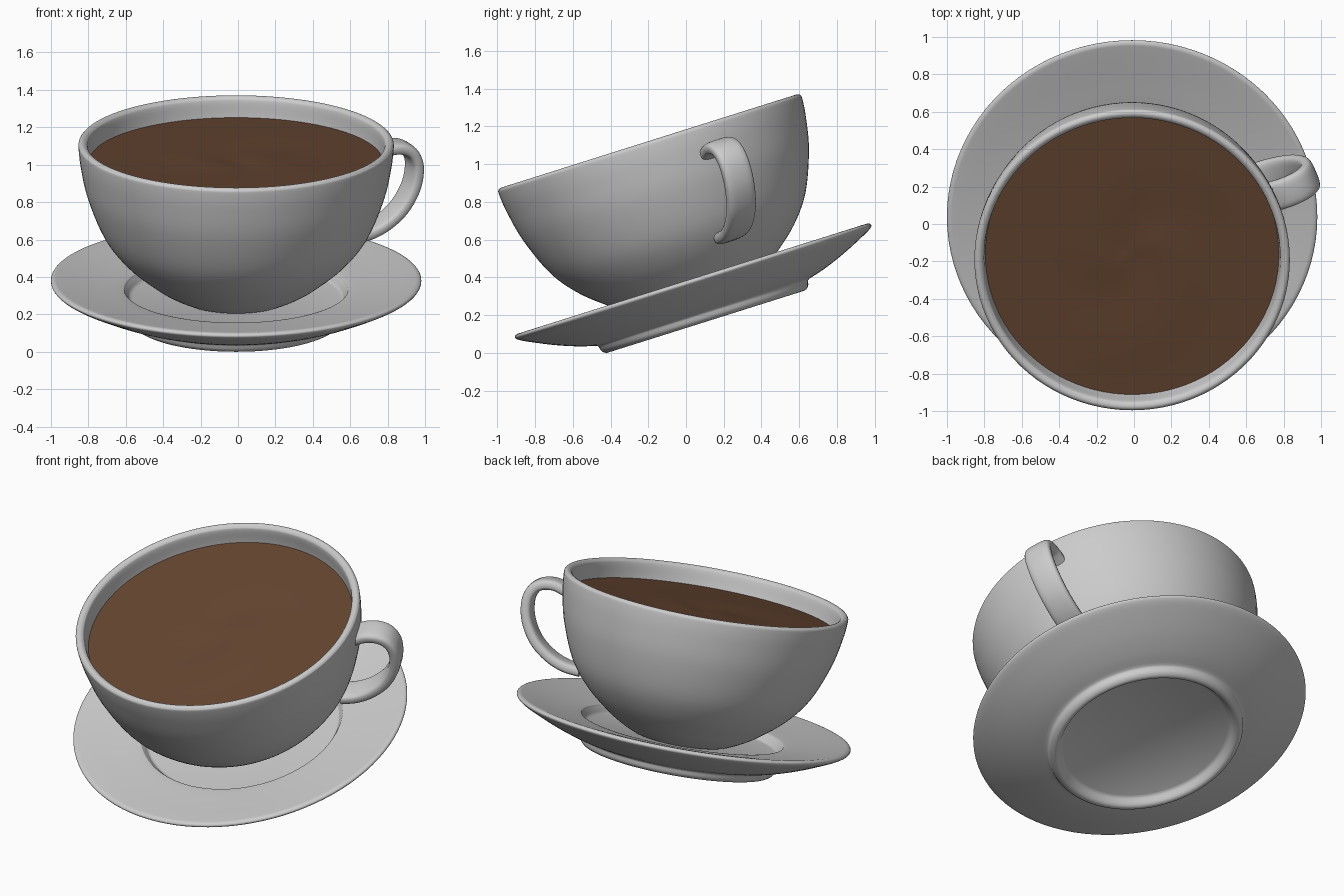
import bpy, bmesh, math
from mathutils import Matrix, Vector

if "Cube" in bpy.data.objects:
    bpy.data.objects.remove(bpy.data.objects["Cube"])

# Whole set leans forward about x; parts are built upright, then placed
TILT = math.radians(17.5)
PLACE = Matrix.Translation((-0.01, 0, 0)) @ Matrix.Rotation(TILT, 4, 'X') @ Matrix.Translation((0, 0.15, 0))


def smooth_path(pts, steps=5):
    """Catmull-Rom curve through a few 2D points."""
    pts = [Vector(p) for p in pts]
    ext = [2 * pts[0] - pts[1]] + pts + [2 * pts[-1] - pts[-2]]
    out = []
    for a, b, c, d in zip(ext, ext[1:], ext[2:], ext[3:]):
        for i in range(steps):
            t = i / steps
            out.append(0.5 * (2 * b + (c - a) * t + (2 * a - 5 * b + 4 * c - d) * t * t
                              + (3 * b - a - 3 * c + d) * t ** 3))
    return out + [pts[-1]]


def finish(bm, name, angle=40):
    bmesh.ops.remove_doubles(bm, verts=bm.verts, dist=1e-4)
    bmesh.ops.recalc_face_normals(bm, faces=bm.faces)
    bm.transform(PLACE)
    me = bpy.data.meshes.new(name)
    bm.to_mesh(me)
    bm.free()
    ob = bpy.data.objects.new(name, me)
    bpy.context.collection.objects.link(ob)
    bpy.ops.object.select_all(action='DESELECT')
    ob.select_set(True)
    bpy.context.view_layer.objects.active = ob
    bpy.ops.object.shade_smooth_by_angle(angle=math.radians(angle))
    return ob


def lathe(profile, segs=96):
    """Revolve an (r, z) profile around z."""
    bm = bmesh.new()
    vs = [bm.verts.new((max(r, 0), 0, z)) for r, z in profile]
    es = [bm.edges.new(p) for p in zip(vs, vs[1:])]
    bmesh.ops.spin(bm, geom=vs + es, cent=(0, 0, 0), axis=(0, 0, 1),
                   angle=2 * math.pi, steps=segs)
    bmesh.ops.remove_doubles(bm, verts=bm.verts, dist=1e-4)
    return bm


# Cup: rounded bowl with a soft rim and a hollow inside
outer = [(0.30, 0.262), (0.38, 0.303), (0.465, 0.36), (0.60, 0.475), (0.71, 0.62),
         (0.795, 0.83), (0.832, 1.0), (0.843, 1.10)]
rim = [(0.838, 1.122), (0.822, 1.130), (0.803, 1.122), (0.793, 1.10)]
inner = [(0.782, 1.0), (0.742, 0.83), (0.655, 0.64), (0.54, 0.50), (0.40, 0.39), (0.25, 0.34), (0, 0.33)]
finish(lathe([(0, 0.255), (0.28, 0.255)] + smooth_path(outer + rim + inner)), "cup")

# Saucer: wide dish with a sunken well and a rounded foot ring
saucer = ([(0, 0.255), (0.555, 0.255)]
          + smooth_path([(0.57, 0.26), (0.595, 0.297), (0.62, 0.31), (0.78, 0.335), (0.94, 0.361),
                         (0.975, 0.364), (0.99, 0.353), (0.98, 0.336), (0.93, 0.308),
                         (0.80, 0.248), (0.68, 0.203), (0.59, 0.178)])
          + smooth_path([(0.583, 0.172), (0.573, 0.142), (0.55, 0.126), (0.527, 0.133),
                         (0.505, 0.165), (0.49, 0.175)])
          + [(0, 0.175)])
finish(lathe(saucer), "saucer")

# Drink: disc with a very faint swirl
bm = lathe([(0.79 * i / 24, 1.018) for i in range(25)])
for v in bm.verts:
    r, a = math.hypot(v.co.x, v.co.y), math.atan2(v.co.y, v.co.x)
    fade = min(1, r / 0.15) * max(0, 1 - r / 0.78)
    v.co.z += 0.006 * fade * math.sin(2 * a + 9 * r) - 0.006 * math.exp(-(r / 0.12) ** 2)
drink = finish(bm, "drink")
mat = bpy.data.materials.new("brown_drink")
mat.diffuse_color = (0.13, 0.06, 0.03, 1)
mat.use_nodes = True
mat.node_tree.nodes["Principled BSDF"].inputs["Base Color"].default_value = mat.diffuse_color
drink.data.materials.append(mat)

# Handle: rounded strap swept along an ear-shaped path, turned around the cup
path = smooth_path([(0.79, 0.965), (0.83, 0.98), (0.89, 0.995), (0.96, 0.985), (1.01, 0.945), (1.032, 0.87),
                    (1.012, 0.76), (0.945, 0.65), (0.85, 0.575), (0.75, 0.535), (0.65, 0.525)])
N = 24
bm = bmesh.new()
rings = []
for i, p in enumerate(path):
    t = (path[min(i + 1, len(path) - 1)] - path[max(i - 1, 0)]).normalized()
    nrm = Vector((-t.y, t.x))
    ring = []
    for k in range(N):
        c, s = math.cos(2 * math.pi * k / N), math.sin(2 * math.pi * k / N)
        w = 0.082 * math.copysign(abs(c) ** 0.6, c)
        q = p + nrm * (0.034 * math.copysign(abs(s) ** 0.6, s))
        ring.append(bm.verts.new((q.x, w, q.y)))
    rings.append(ring)
for a, b in zip(rings, rings[1:]):
    for k in range(N):
        bm.faces.new((a[k], a[(k + 1) % N], b[(k + 1) % N], b[k]))
bm.faces.new(rings[0])
bm.faces.new(rings[-1])
bm.transform(Matrix.Rotation(math.radians(22.5), 4, 'Z'))
finish(bm, "handle")
